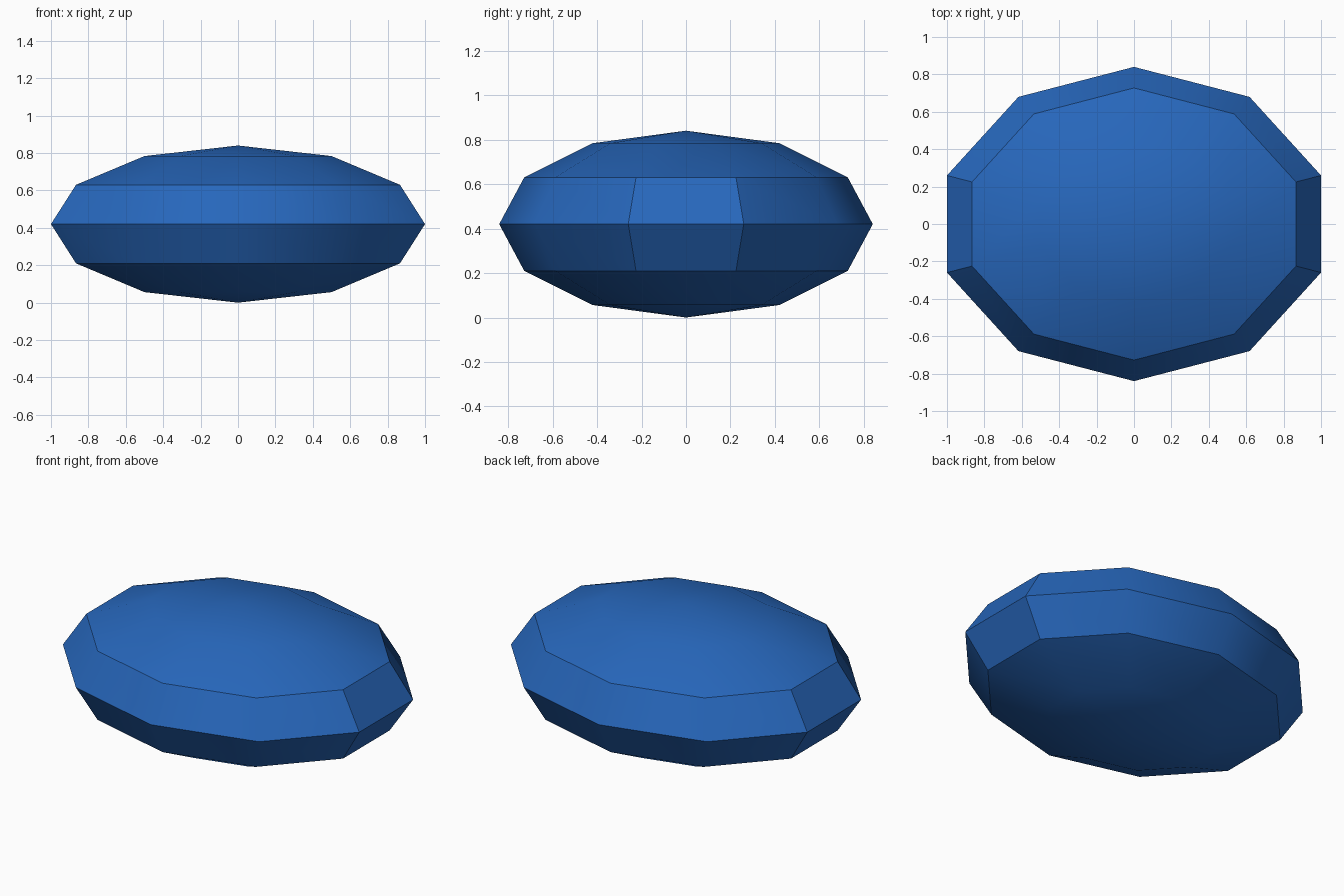
import bpy
import math

# Clear the default cube only
cube = bpy.data.objects.get("Cube")
if cube:
    bpy.data.objects.remove(cube, do_unlink=True)

# Half sizes: the ten-sided outline has flats on the left and right
HALF_X = 1.0 / math.cos(math.radians(18))
HALF_Y = 0.84
HALF_Z = 0.42

# Blue finish
blue = bpy.data.materials.new("blue")
blue.use_nodes = True
colour = (0.02, 0.135, 0.5, 1.0)
blue.diffuse_color = colour
blue.node_tree.nodes["Principled BSDF"].inputs["Base Color"].default_value = colour

# Flattened ten-sided pebble, corners on the front and back
bpy.ops.mesh.primitive_uv_sphere_add(segments=10, ring_count=6, radius=1.0,
                                     location=(0, 0, HALF_Z))
pebble = bpy.context.object
pebble.name = pebble.data.name = "faceted_pebble"
pebble.scale = (HALF_X, HALF_Y, HALF_Z)
bpy.ops.object.transform_apply(location=False, rotation=False, scale=True)
pebble.data.materials.append(blue)

# Smooth crown and base, crisp girdle edges
bpy.ops.object.shade_smooth_by_angle(angle=math.radians(30))
